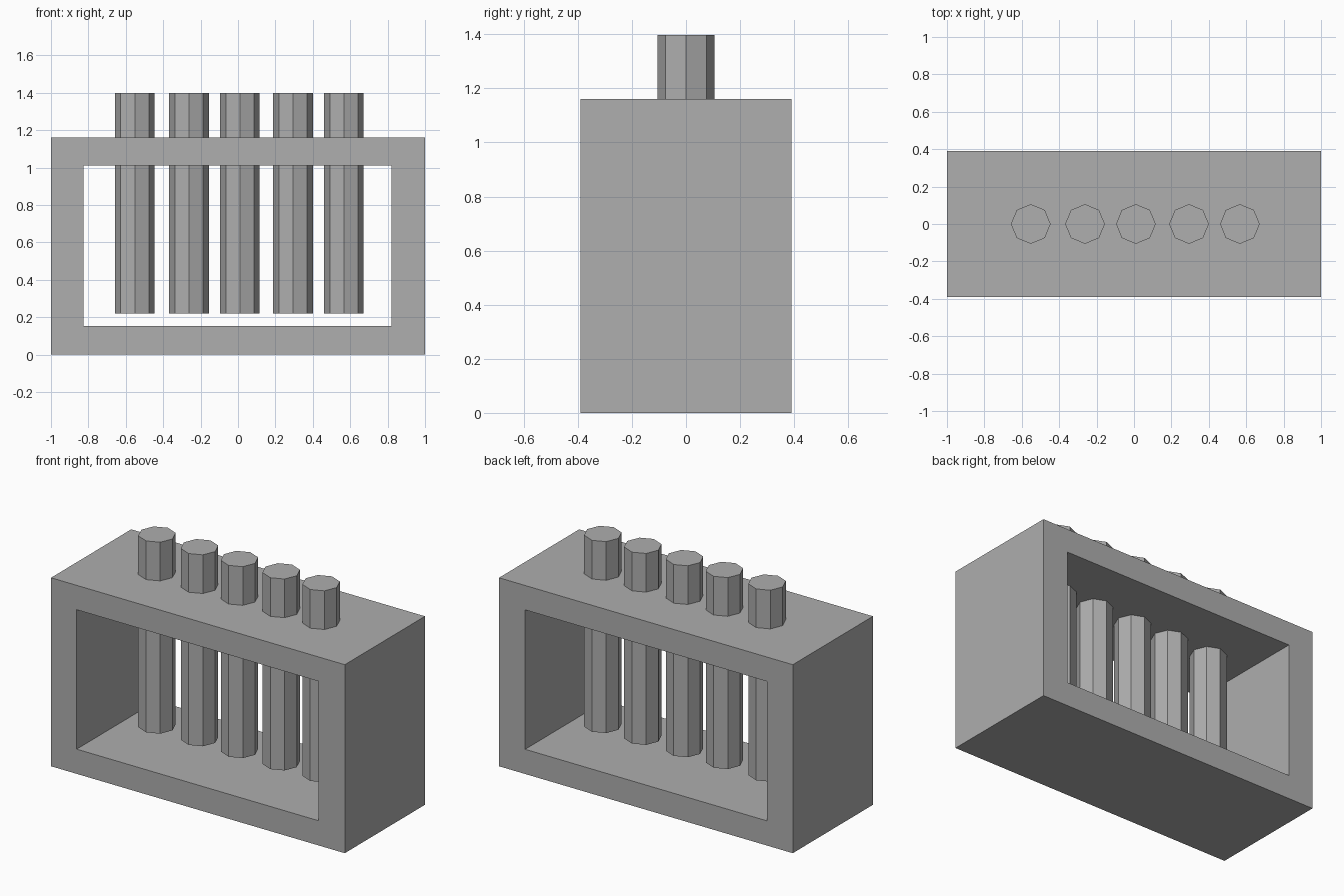
import bpy
import bmesh

cube = bpy.data.objects.get("Cube")
if cube:
    bpy.data.objects.remove(cube, do_unlink=True)

grey = bpy.data.materials.new("mid_grey")
grey.use_nodes = True
colour = (0.425, 0.425, 0.425, 1)
grey.diffuse_color = colour
grey.node_tree.nodes["Principled BSDF"].inputs["Base Color"].default_value = colour


def finish(name, bm):
    """Turn a bmesh into a flat-shaded grey object."""
    bmesh.ops.recalc_face_normals(bm, faces=bm.faces)
    mesh = bpy.data.meshes.new(name)
    bm.to_mesh(mesh)
    bm.free()
    mesh.materials.append(grey)
    obj = bpy.data.objects.new(name, mesh)
    bpy.context.collection.objects.link(obj)
    return obj


def rectangle(x0, x1, z0, z1):
    return [(x0, z0), (x1, z0), (x1, z1), (x0, z1)]


# Rack: rectangular ring, extruded from front to back
HALF_DEPTH = 0.39
outer = rectangle(-1, 1, 0, 1.16)
inner = rectangle(-0.825, 0.822, 0.152, 1.01)
bm = bmesh.new()
rings = [[[bm.verts.new((x, y, z)) for x, z in loop] for loop in (outer, inner)]
         for y in (-HALF_DEPTH, HALF_DEPTH)]
(front_out, front_in), (back_out, back_in) = rings
for a, b in ((front_out, front_in), (back_out, back_in),
             (front_out, back_out), (front_in, back_in)):
    for i in range(4):
        j = (i + 1) % 4
        bm.faces.new((a[i], a[j], b[j], b[i]))
finish("rack_frame", bm)

# Tubes: octagonal prisms hanging through the top board
BOTTOM, TOP, RADIUS = 0.22, 1.398, 0.106
for number, x in enumerate((-0.552, -0.262, 0.01, 0.294, 0.566), 1):
    bm = bmesh.new()
    bmesh.ops.create_cone(bm, cap_ends=True, segments=8, radius1=RADIUS,
                          radius2=RADIUS, depth=TOP - BOTTOM)
    tube = finish(f"tube_{number}", bm)
    tube.location = (x, 0, (TOP + BOTTOM) / 2)
